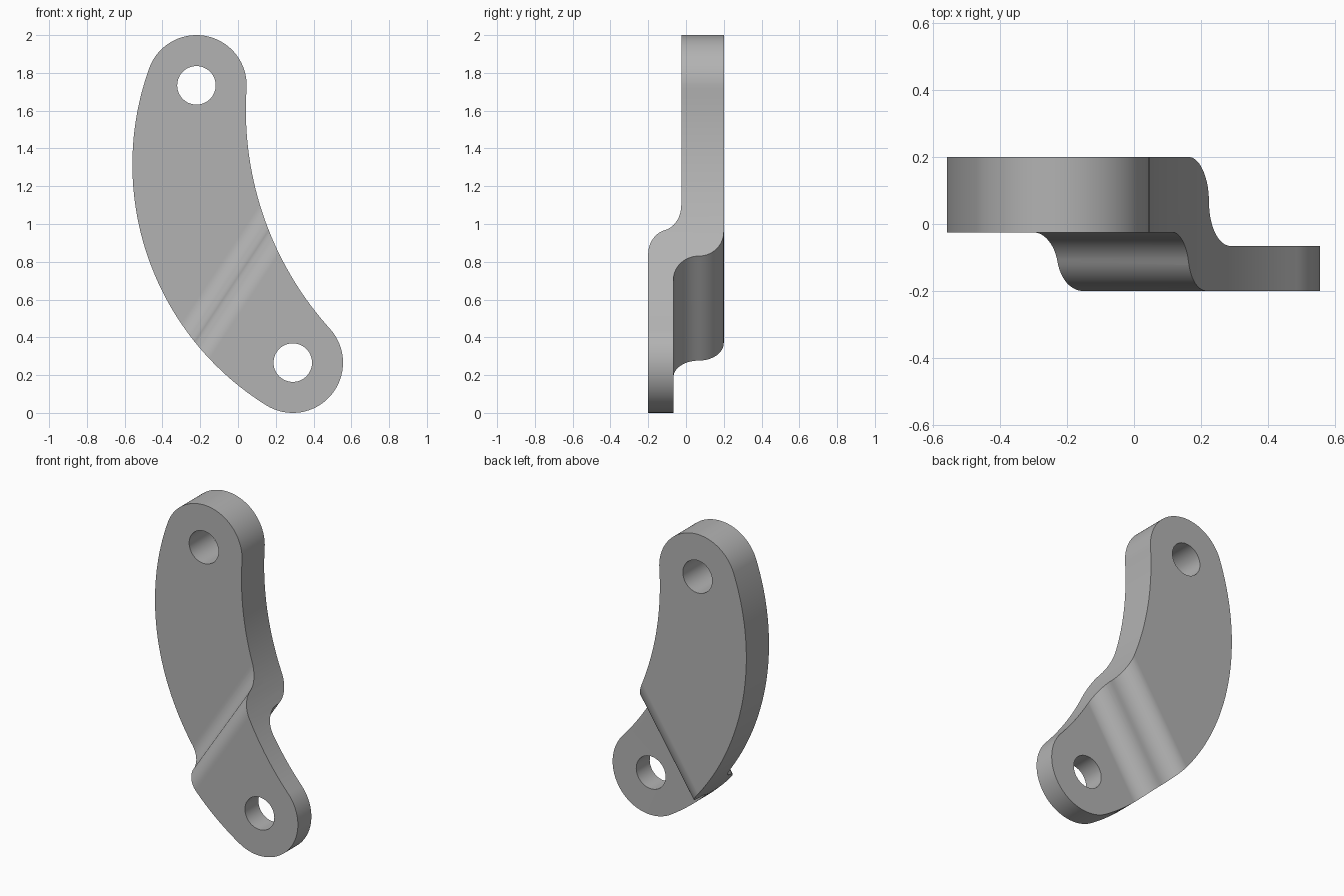
import bpy
import bmesh
from math import atan, atan2, cos, sin, pi, radians
from mathutils import Vector

cube = bpy.data.objects.get("Cube")
if cube:
    bpy.data.objects.remove(cube, do_unlink=True)

steel = bpy.data.materials.new("grey steel")
GREY = (0.45, 0.45, 0.45, 1)
steel.diffuse_color = GREY
steel.use_nodes = True
steel.node_tree.nodes["Principled BSDF"].inputs["Base Color"].default_value = GREY


def prism(name, points, along):
    """Extrude a closed 3D polygon by the vector along."""
    bm = bmesh.new()
    face = bm.faces.new([bm.verts.new(p) for p in points])
    new = bmesh.ops.extrude_face_region(bm, geom=[face])["geom"]
    bmesh.ops.translate(bm, vec=along, verts=[v for v in new if isinstance(v, bmesh.types.BMVert)])
    bmesh.ops.recalc_face_normals(bm, faces=bm.faces)
    mesh = bpy.data.meshes.new(name)
    bm.to_mesh(mesh)
    bm.free()
    mesh.materials.append(steel)
    obj = bpy.data.objects.new(name, mesh)
    bpy.context.collection.objects.link(obj)
    return obj


def arc(centre, radius, start, end, n):
    """Points from start up to, but not including, end."""
    angles = [start + (end - start) * i / n for i in range(n)]
    return [centre + radius * Vector((cos(a), sin(a))) for a in angles]


def angle(v):
    return atan2(v.y, v.x) % (2 * pi)


def s_bend(t0, y0, t1, y1, n=14):
    """Two opposed arcs joining two parallel faces."""
    w, d = t1 - t0, y0 - y1
    turn = min(2 * atan(d / w), pi / 2)
    rt, ry = w / (2 * sin(turn)), d / (2 * (1 - cos(turn)))
    steps = [turn * i / n for i in range(n + 1)]
    first = [(t0 + rt * sin(a), y0 - ry * (1 - cos(a))) for a in steps]
    second = [(t1 - rt * sin(a), y1 + ry * (1 - cos(a))) for a in reversed(steps)]
    return first + second[1:]


def boolean(obj, tool, operation):
    tool.hide_render = True
    mod = obj.modifiers.new(operation, "BOOLEAN")
    mod.operation, mod.object, mod.solver = operation, tool, "EXACT"
    bpy.context.view_layer.objects.active = obj
    bpy.ops.object.modifier_apply(modifier=mod.name)
    bpy.data.objects.remove(tool, do_unlink=True)


# Curved outline: two round ends joined by tangent arcs
upper, lower, end_r = Vector((-0.22, 1.734)), Vector((0.29, 0.266)), 0.266
middle = (upper + lower) / 2
chord = (upper - lower).normalized()
side = Vector((chord.y, -chord.x))
outer_c, inner_c = middle + side * 0.96, middle + side * 1.837
outer_r = (outer_c - upper).length + end_r
inner_r = (inner_c - upper).length - end_r
outline = (
    arc(upper, end_r, angle(inner_c - upper) - 2 * pi, angle(upper - outer_c), 40)
    + arc(outer_c, outer_r, angle(upper - outer_c), angle(lower - outer_c), 48)
    + arc(lower, end_r, angle(lower - outer_c), angle(inner_c - lower) + 2 * pi, 40)
    + arc(inner_c, inner_r, angle(lower - inner_c), angle(upper - inner_c), 36)
)
link = prism("offset_link", [(p.x, -0.5, p.y) for p in outline], (0, 1, 0))

# Stepped side profile swept along the slanted bend line
bend = radians(56.5)
along = Vector((cos(bend), 0, sin(bend)))
across = Vector((sin(bend), 0, -cos(bend)))
front = [(-3, -0.025)] + s_bend(-0.511, -0.025, -0.285, -0.2) + [(3, -0.2)]
back = [(-3, 0.2)] + s_bend(-0.393, 0.2, -0.15, -0.066) + [(3, -0.066)]
section = front + back[::-1]
step = prism("step_cutter", [across * t + Vector((0, y, 0)) - along * 3 for t, y in section], along * 6)
boolean(link, step, "INTERSECT")

# Pin holes
for centre in (upper, lower):
    ring = arc(centre, 0.102, 0, 2 * pi, 48)
    hole = prism("hole_cutter", [(p.x, -0.6, p.y) for p in ring], (0, 1.2, 0))
    boolean(link, hole, "DIFFERENCE")

# Smooth curved walls, crisp rims
bpy.ops.object.select_all(action="DESELECT")
link.select_set(True)
bpy.context.view_layer.objects.active = link
bpy.ops.object.shade_smooth_by_angle(angle=radians(30))
weighted = link.modifiers.new("Flat faces", "WEIGHTED_NORMAL")
weighted.keep_sharp = True
